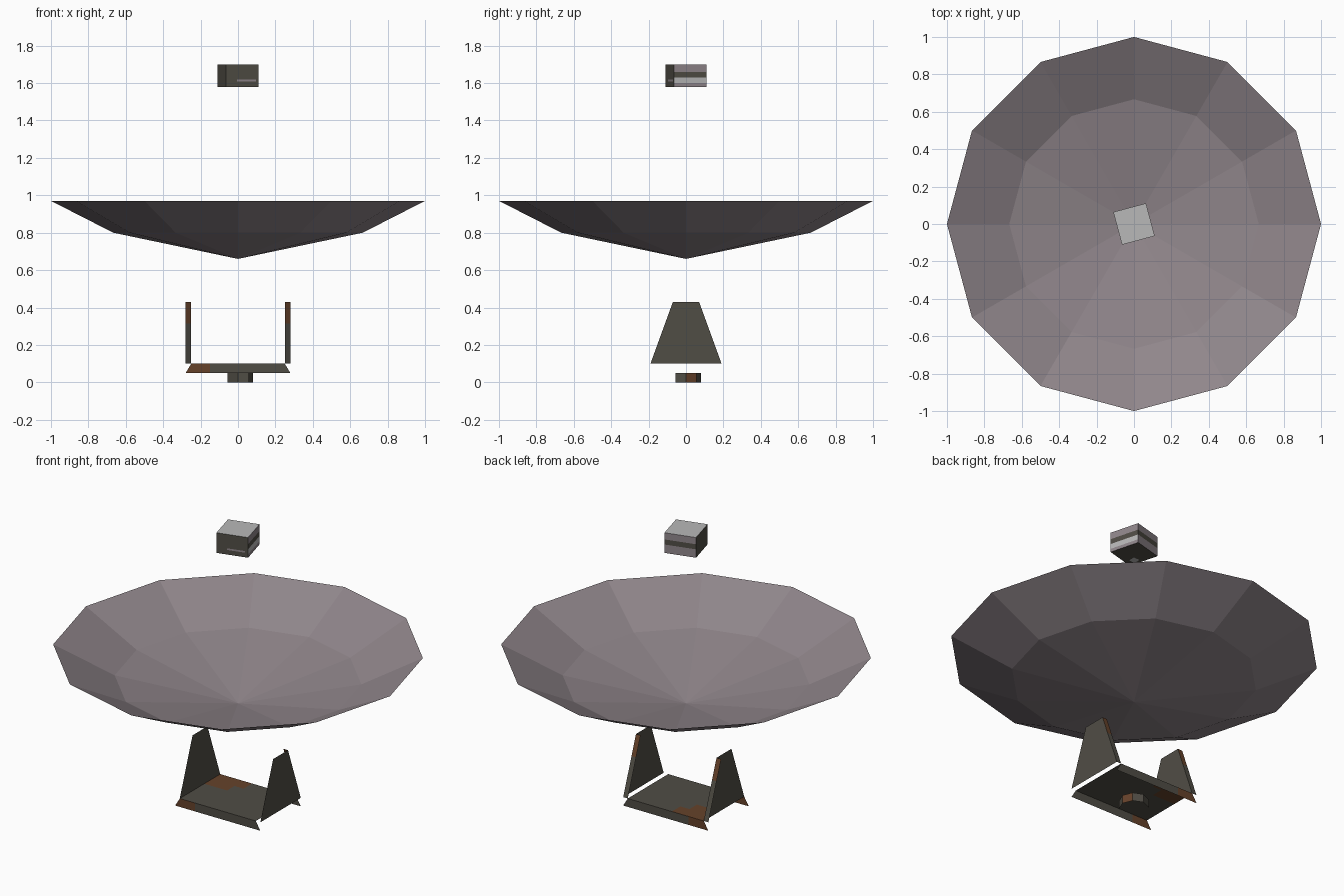
import bpy, bmesh, math
from mathutils import Vector

if "Cube" in bpy.data.objects:
    bpy.data.objects.remove(bpy.data.objects["Cube"])


def material(name, rgb):
    lin = [((c / 255 + 0.055) / 1.055) ** 2.4 for c in rgb]
    m = bpy.data.materials.new(name)
    m.diffuse_color = (*lin, 1)
    m.use_nodes = True
    m.node_tree.nodes["Principled BSDF"].inputs["Base Color"].default_value = m.diffuse_color
    return m


MATS = [material("dark olive metal", (80, 77, 69)),
        material("rust brown", (102, 66, 42)),
        material("mauve grey panel", (144, 134, 139)),
        material("light grey panel", (184, 184, 184))]
OLIVE, RUST, MAUVE, LIGHT = range(4)


def sheet(name, quads, rule):
    """Flat-faced object from corner loops; rule(centre, normal) gives the colour."""
    bm = bmesh.new()
    for q in quads:
        bm.faces.new([bm.verts.new(p) for p in q])
    bmesh.ops.remove_doubles(bm, verts=bm.verts, dist=1e-5)
    bm.normal_update()
    for f in bm.faces:
        f.material_index = rule(f.calc_center_median(), f.normal)
    me = bpy.data.meshes.new(name)
    bm.to_mesh(me)
    bm.free()
    for m in MATS:
        me.materials.append(m)
    ob = bpy.data.objects.new(name, me)
    bpy.context.collection.objects.link(ob)
    return ob


def polar(r, deg, z):
    a = math.radians(deg)
    return (r * math.cos(a), r * math.sin(a), z)


# dish: twelve-sided shallow bowl, a single sheet
dish = []
for i in range(12):
    a, b = 30 * i, 30 * i + 30
    dish.append([(0, 0, 0.66), polar(0.667, a, 0.80), polar(0.667, b, 0.80)])
    dish.append([polar(0.667, a, 0.80), polar(1, a, 0.97),
                 polar(1, b, 0.97), polar(0.667, b, 0.80)])
sheet("dish", dish, lambda c, n: MAUVE)

# feed box above the dish, striped on its right and back sides
levels = [1.58, 1.60, 1.63, 1.66, 1.70]
R = 0.128
corners = [60, 150, 240, 330]
box = [[polar(R, a, 1.70) for a in corners],
       [polar(R, a, 1.58) for a in reversed(corners)]]
for a in corners:
    for lo, hi in zip(levels, levels[1:]):
        box.append([polar(R, a, lo), polar(R, a + 90, lo),
                    polar(R, a + 90, hi), polar(R, a, hi)])


def box_colour(c, n):
    if n.z > 0.5:
        return LIGHT
    if n.z < -0.5 or c.x + c.y < 0 or n.y < -0.5:
        return OLIVE
    if 1.63 < c.z < 1.66:
        return OLIVE
    if n.x > 0.5 and 1.60 < c.z < 1.63:
        return LIGHT
    return MAUVE


sheet("feed_box", box, box_colour)

# thin painted streak on the front of the box, and a plate underneath
side = Vector(polar(1, 15, 0))
out = Vector(polar(0.0925, 285, 0))
streak = [out + side * s + Vector((0, 0, z))
          for s, z in ((-0.03, 1.608), (0.075, 1.608), (0.075, 1.618), (-0.03, 1.618))]
sheet("box_streak", [streak], lambda c, n: MAUVE)
under = [(-0.04 + dx, -0.045 + dy, 1.577)
         for dx, dy in ((-0.02, -0.02), (-0.02, 0.02), (0.02, 0.02), (0.02, -0.02))]
sheet("box_under_plate", [under], lambda c, n: LIGHT)

# yoke base plate, with a rust patch in one corner
xs = [-0.25, -0.20, -0.10, -0.04, 0.25]
ys = [-0.19, 0.04, 0.11, 0.19]
plate = [[(x0, y0, 0.1), (x1, y0, 0.1), (x1, y1, 0.1), (x0, y1, 0.1)]
         for x0, x1 in zip(xs, xs[1:]) for y0, y1 in zip(ys, ys[1:])]
sheet("yoke_base", plate,
      lambda c, n: RUST if c.y > 0.04 and c.x < -0.04 and (c.y > 0.11 or c.x < -0.10) else OLIVE)

# mitred strips under the front and back edges of the plate
for name, y in (("front_strip", -0.19), ("back_strip", 0.19)):
    quads = [[(-0.28, y, 0.05), (-0.15, y, 0.05), (-0.15, y, 0.1), (-0.25, y, 0.1)],
             [(-0.15, y, 0.05), (0.28, y, 0.05), (0.25, y, 0.1), (-0.15, y, 0.1)]]
    if y > 0:
        quads = [q[::-1] for q in quads]
    sheet(name, quads, lambda c, n: RUST if c.x < -0.15 else OLIVE)

# tapered yoke arms: one sheet each, with a narrow rim along the back edge
for name, x in (("left_arm", -0.25), ("right_arm", 0.28)):
    sheet(name, [[(x, -0.19, 0.1), (x, 0.19, 0.1), (x, 0.07, 0.43), (x, -0.07, 0.43)]],
          lambda c, n: OLIVE)
    x0 = -0.28 if x < 0 else 0.25
    x1 = x0 + 0.03
    prof = [(0.19, 0.1), (0.19 - 0.12 * 0.65, 0.3145), (0.07, 0.43)]
    rim = [[(x1, ya, za), (x0, ya, za), (x0, yb, zb), (x1, yb, zb)]
           for (ya, za), (yb, zb) in zip(prof, prof[1:])]
    sheet(name + "_rim", rim, lambda c, n: RUST if c.z > 0.31 else OLIVE)

# foot: open half of an eight-sided ring
foot = [[polar(0.08, a, 0), polar(0.08, a + 45, 0),
         polar(0.08, a + 45, 0.05), polar(0.08, a, 0.05)]
        for a in (-45, 0, 45, 90)]
sheet("foot_ring", foot, lambda c, n: RUST if c.x > 0.06 and c.y > 0 else OLIVE)
